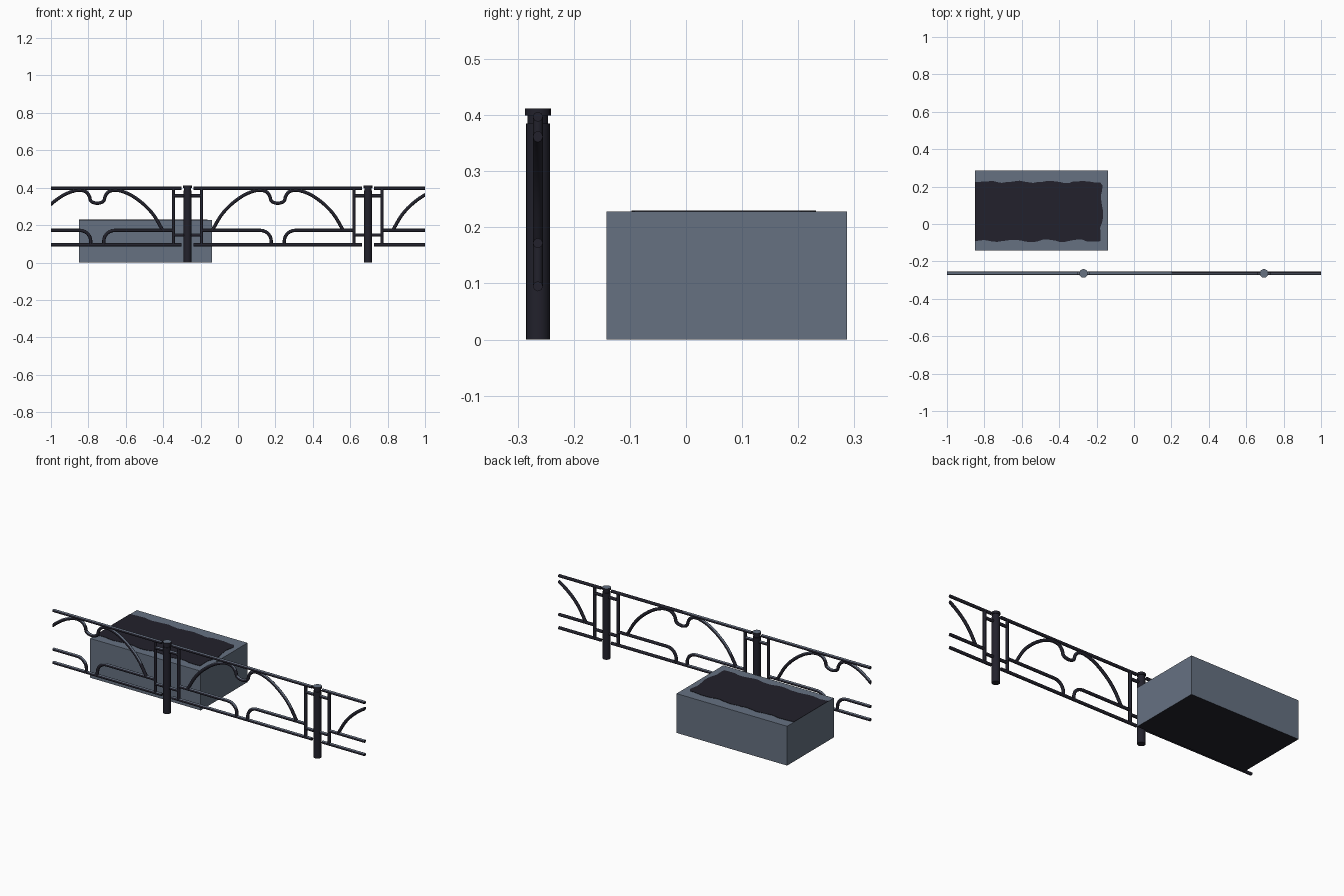
import bpy, bmesh, math, random
from mathutils import Vector

if "Cube" in bpy.data.objects:
    bpy.data.objects.remove(bpy.data.objects["Cube"])

random.seed(4)
FY = -0.264            # fence line
POSTS = (-0.27, 0.695)
PITCH = 0.965
CENTRES = (-0.7525, 0.2125, 1.1775)


def material(name, rgb):
    m = bpy.data.materials.new(name)
    m.diffuse_color = (*rgb, 1)
    m.use_nodes = True
    m.node_tree.nodes["Principled BSDF"].inputs["Base Color"].default_value = m.diffuse_color
    return m


DARK = material("dark_iron", (0.016, 0.0155, 0.025))
GREY = material("slate_grey", (0.133, 0.166, 0.222))


def finish(name, bm, rule=None, smooth=True):
    """Turn a bmesh into an object; rule(face) true gives the grey colour."""
    bmesh.ops.recalc_face_normals(bm, faces=bm.faces)
    bm.normal_update()
    for f in bm.faces:
        f.material_index = 1 if rule and rule(f) else 0
    me = bpy.data.meshes.new(name)
    bm.to_mesh(me)
    bm.free()
    ob = bpy.data.objects.new(name, me)
    bpy.context.collection.objects.link(ob)
    me.materials.append(DARK)
    me.materials.append(GREY)
    if smooth:
        bpy.ops.object.select_all(action='DESELECT')
        ob.select_set(True)
        bpy.context.view_layer.objects.active = ob
        bpy.ops.object.shade_smooth_by_angle(angle=math.radians(50))
    return ob


def pipe(bm, path, r=0.009, sides=8):
    """Sweep a round bar along a path in the fence plane (x, z pairs)."""
    pts = [Vector((x, FY, z)) for x, z in path]
    rings = []
    for i, p in enumerate(pts):
        t = (pts[min(i + 1, len(pts) - 1)] - pts[max(i - 1, 0)]).normalized()
        n = Vector((-t.z, 0, t.x))
        rings.append([bm.verts.new(p + r * (math.cos(a) * n + Vector((0, math.sin(a), 0))))
                      for a in (2 * math.pi * k / sides for k in range(sides))])
    for a, b in zip(rings, rings[1:]):
        for k in range(sides):
            j = (k + 1) % sides
            bm.faces.new((a[k], a[j], b[j], b[k]))
    bm.faces.new(rings[0])
    bm.faces.new(rings[-1])


def spline(p, steps=5):
    """Catmull-Rom curve through the points."""
    p = [Vector(q) for q in p]
    q = [2 * p[0] - p[1]] + p + [2 * p[-1] - p[-2]]
    out = []
    for i in range(1, len(q) - 2):
        a, b, c, d = q[i - 1:i + 3]
        for s in range(steps):
            t = s / steps
            out.append(0.5 * (2 * b + (c - a) * t + (2 * a - 5 * b + 4 * c - d) * t * t
                              + (3 * b - a - 3 * c + d) * t ** 3))
    return out + [p[-1]]


def clip(bm):
    """Cut the fence off at both ends and cap the cut bars."""
    for s in (-1, 1):
        bmesh.ops.bisect_plane(bm, geom=bm.verts[:] + bm.edges[:] + bm.faces[:],
                               plane_co=(s, 0, 0), plane_no=(s, 0, 0), clear_outer=True)
        bmesh.ops.holes_fill(bm, edges=[e for e in bm.edges if e.is_boundary])


def worn_top(f):
    # upper side is grey; the back half stays dark on the right part
    n = f.normal
    return n.z > 0.5 and (f.calc_center_median().x < 0.2 or n.y < 0)


# Straight top and bottom rails, broken at each post
for name, z in (("top_rail", 0.397), ("bottom_rail", 0.095)):
    bm = bmesh.new()
    for x0, x1 in ((-1, -0.303), (-0.237, 0.2), (0.2, 0.662), (0.728, 1)):
        pipe(bm, [(x0, z), (x1, z)])
    finish(name, bm, worn_top)

# Middle rails that bend down to the bottom rail beside each panel centre
bm = bmesh.new()
for c in CENTRES:
    for s in (-1, 1):
        bend = [(c + s * (0.093 - 0.058 * math.sin(a)), 0.115 + 0.057 * math.cos(a))
                for a in (math.pi / 2 * k / 6 for k in range(7))]
        pipe(bm, [(c + s * 0.4075, 0.172)] + bend + [(c + s * 0.035, 0.095)])
clip(bm)
finish("middle_rail", bm, worn_top)

# Arches with a small dip in the middle
half = [(-0.35, 0.172), (-0.302, 0.253), (-0.2475, 0.312), (-0.1775, 0.362), (-0.11, 0.386),
        (-0.066, 0.381), (-0.044, 0.358), (-0.033, 0.328), (0, 0.317)]
bm = bmesh.new()
for c in CENTRES:
    full = half + [(-x, z) for x, z in half[-2::-1]]
    pipe(bm, [(c + p.x, p.y) for p in spline([Vector(q) for q in full])])
clip(bm)
finish("arch", bm, worn_top)

# Uprights and short cross bars around each post
bm = bmesh.new()
for px in POSTS:
    for s in (-1, 1):
        pipe(bm, [(px + s * 0.075, 0.095), (px + s * 0.075, 0.397)])
finish("upright", bm)
bm = bmesh.new()
for px in POSTS:
    for z in (0.357, 0.147):
        pipe(bm, [(px - 0.075, z), (px + 0.075, z)])
finish("cross_bar", bm, worn_top)

# Posts: lathed shaft, neck and cap
profile = [(0.0215, 0), (0.0215, 0.385), (0.0185, 0.385), (0.0185, 0.399),
           (0.023, 0.399), (0.023, 0.412)]
for i, px in enumerate(POSTS):
    bm = bmesh.new()
    N = 16
    rings = [[bm.verts.new((px + r * math.cos(2 * math.pi * k / N),
                            FY + r * math.sin(2 * math.pi * k / N), z)) for k in range(N)]
             for r, z in profile]
    for a, b in zip(rings, rings[1:]):
        for k in range(N):
            j = (k + 1) % N
            bm.faces.new((a[k], a[j], b[j], b[k]))
    bm.faces.new(rings[0])
    bm.faces.new(rings[-1])
    finish(f"post_{i + 1}", bm, lambda f: f.normal.z > 0.9 and f.calc_center_median().z > 0.41)

# Planter block with dark underside
X0, X1, Y0, Y1, H = -0.85, -0.14, -0.142, 0.287, 0.228
bm = bmesh.new()
bmesh.ops.create_cube(bm, size=1)
for v in bm.verts:
    v.co = (X0 if v.co.x < 0 else X1, Y0 if v.co.y < 0 else Y1, 0 if v.co.z < 0 else H)
finish("planter_block", bm, lambda f: f.normal.z > -0.5, smooth=False)

# Soil patch: thin plate with ragged edges
def rough(t):
    return 0.005 * math.sin(37 * t) + random.uniform(-0.003, 0.003)


xs = [X0 + (0.67 * k / 28) for k in range(29)]
ys = [-0.075 + 0.28 * k / 10 for k in range(11)]
outline = [(x, -0.09 + rough(x)) for x in xs]
outline += [(-0.175 + rough(y) + 0.008 * math.exp(-((y - 0.08) / 0.04) ** 2), y) for y in ys]
outline += [(x, 0.226 + rough(x + 1)) for x in reversed(xs)]
bm = bmesh.new()
face = bm.faces.new([bm.verts.new((x, y, H - 0.002)) for x, y in outline])
top = bmesh.ops.extrude_face_region(bm, geom=[face])["geom"]
bmesh.ops.translate(bm, vec=(0, 0, 0.004), verts=[g for g in top if isinstance(g, bmesh.types.BMVert)])
finish("soil_patch", bm, smooth=False)
